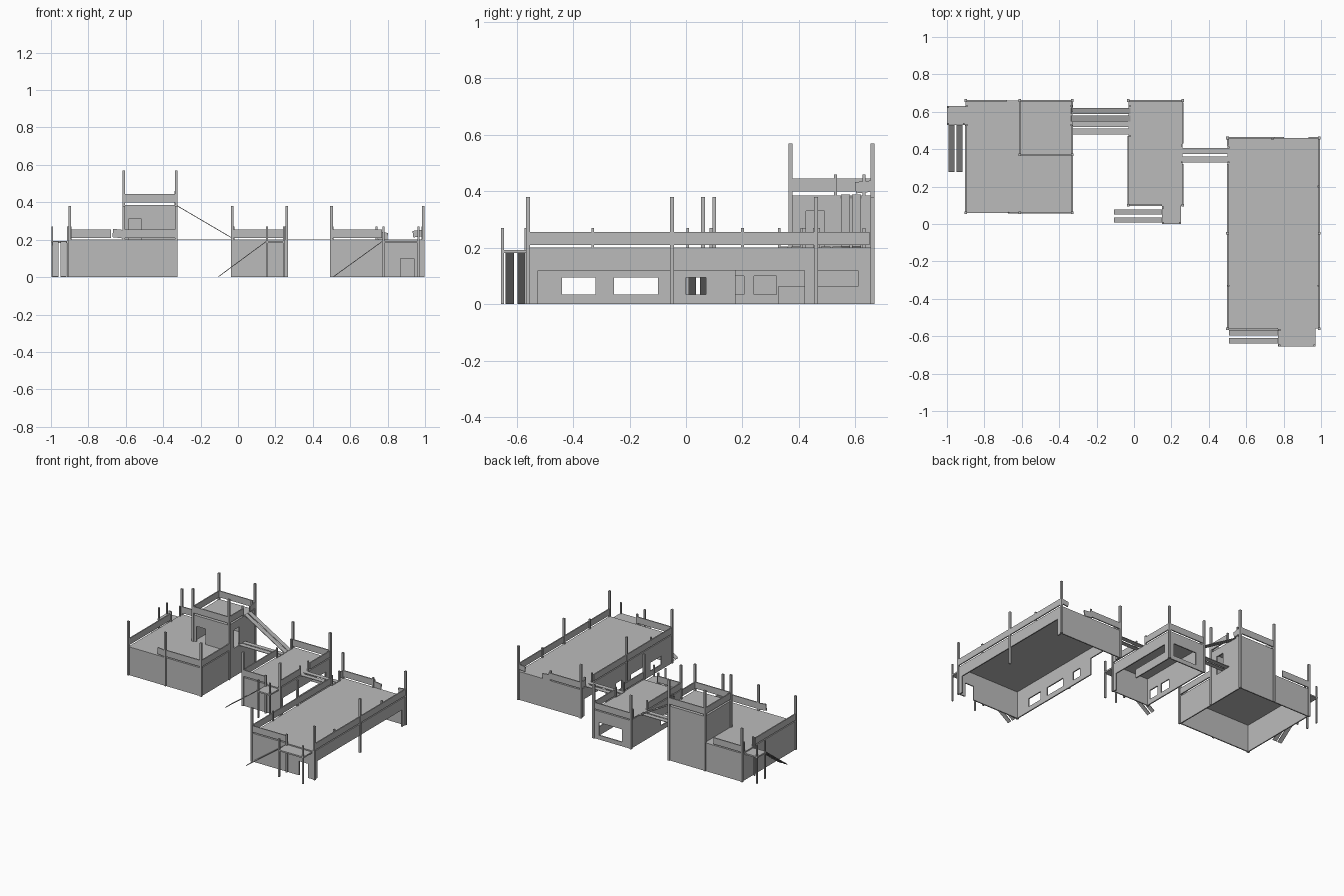
import bpy, bmesh
from mathutils import Vector, Matrix

cube = bpy.data.objects.get("Cube")
if cube:
    bpy.data.objects.remove(cube, do_unlink=True)

grey = bpy.data.materials.new("plain_grey")
grey.use_nodes = True
COLOUR = (0.5, 0.5, 0.5, 1)
grey.diffuse_color = COLOUR
grey.node_tree.nodes["Principled BSDF"].inputs["Base Color"].default_value = COLOUR

ROOF, TALL, SHORT = 0.2, 0.38, 0.27
THIN = 0.008


def finish(name, bm):
    mesh = bpy.data.meshes.new(name)
    bmesh.ops.recalc_face_normals(bm, faces=bm.faces)
    bm.to_mesh(mesh)
    bm.free()
    mesh.materials.append(grey)
    obj = bpy.data.objects.new(name, mesh)
    bpy.context.collection.objects.link(obj)
    return obj


def box(name, x, y, z, tilt=0, axis='Y'):
    """Box from three (low, high) ranges, turned about its own centre."""
    bm = bmesh.new()
    lo, hi = Vector((x[0], y[0], z[0])), Vector((x[1], y[1], z[1]))
    bmesh.ops.create_cube(bm, size=1, matrix=Matrix.Diagonal((*(hi - lo), 1)))
    obj = finish(name, bm)
    obj.location = (lo + hi) / 2
    obj.rotation_euler['XYZ'.index(axis)] = tilt
    return obj


def post(name, x, y, top, bottom=0.0, r=0.007):
    box(name, (x - r, x + r), (y - r, y + r), (bottom, top))


def plank(name, start, end, width, thick=0.004):
    """Board between two points, kept level across its width."""
    a, b = Vector(start), Vector(end)
    along = (b - a).normalized()
    side = along.cross(Vector((0, 0, 1))).normalized()
    up = side.cross(along)
    bm = bmesh.new()
    bmesh.ops.create_cube(bm, size=1)
    frame = Matrix((along * (b - a).length, side * width, up * thick)).transposed()
    bm.transform(Matrix.Translation((a + b) / 2) @ frame.to_4x4())
    finish(name, bm)


def wall(name, axis, at, span, z, holes=(), inward=1):
    """Wall along an axis; holes are (low, high, bottom, top)."""
    us = sorted({*span, *(u for h in holes for u in h[:2])})
    vs = sorted({*z, *(v for h in holes for v in h[2:])})
    bm = bmesh.new()

    def inside(u, v):
        return any(h[0] < u < h[1] and h[2] < v < h[3] for h in holes)

    for u0, u1 in zip(us, us[1:]):
        for v0, v1 in zip(vs, vs[1:]):
            if inside((u0 + u1) / 2, (v0 + v1) / 2):
                continue
            corners = [(u0, v0), (u1, v0), (u1, v1), (u0, v1)]
            bm.faces.new([bm.verts.new((u, at, v) if axis == 'X' else (at, u, v))
                          for u, v in corners])
    bmesh.ops.remove_doubles(bm, verts=bm.verts, dist=0.0001)
    out = bmesh.ops.extrude_face_region(bm, geom=bm.faces[:])
    push = Vector((0, inward * THIN, 0) if axis == 'X' else (inward * THIN, 0, 0))
    for v in out["geom"]:
        if isinstance(v, bmesh.types.BMVert):
            v.co += push
    finish(name, bm)


def shell(name, x, y, z, south=(), north=(), west=(), east=()):
    """Four walls and a flat roof, open underneath."""
    wall(name + "_front_wall", 'X', y[0], x, z, south, 1)
    wall(name + "_back_wall", 'X', y[1], x, z, north, -1)
    wall(name + "_right_wall", 'Y', x[0], y, z, west, 1)
    wall(name + "_left_wall", 'Y', x[1], y, z, east, -1)
    box(name + "_roof", x, y, (z[1] - THIN, z[1]))


def rail_x(name, at, span, base=ROOF):
    box(name, span, (at - 0.004, at + 0.004), (base + 0.01, base + 0.055))


def rail_y(name, at, span, base=ROOF):
    box(name, (at - 0.004, at + 0.004), span, (base + 0.01, base + 0.055))


def landing(name, x, y, corners):
    box(name + "_landing", x, y, (0.182, 0.192))
    for px, py in corners:
        post(name + "_landing_post", px, py, SHORT, r=0.005)


# Square house with a tower in its back corner
shell("square_house", (-0.9, -0.33), (0.06, 0.66), (0, ROOF))
shell("tower", (-0.61, -0.33), (0.37, 0.66), (ROOF, 0.385),
      south=[(-0.585, -0.515, ROOF, 0.31)], east=[(0.425, 0.49, ROOF, 0.33)])
for px, py in [(-0.9, 0.06), (-0.9, 0.66), (-0.33, 0.06), (-0.61, 0.06)]:
    post("square_house_post", px, py, TALL)
for px in (-0.61, -0.33):
    for py in (0.37, 0.66):
        post("tower_post", px, py, 0.57, 0 if px > -0.5 or py > 0.5 else ROOF)
rail_x("square_house_front_rail", 0.06, (-0.61, -0.33))
rail_x("square_house_back_rail", 0.66, (-0.9, -0.68))
rail_y("square_house_right_rail", -0.9, (0.06, 0.53))
rail_y("square_house_left_rail", -0.33, (0.06, 0.37))
box("square_house_loose_rail", (-0.67, -0.61), (0.055, 0.063), (0.21, 0.255), 0.12)
rail_x("tower_front_rail", 0.37, (-0.61, -0.33), 0.39)
rail_x("tower_back_rail", 0.66, (-0.61, -0.33), 0.39)
rail_y("tower_right_rail", -0.61, (0.37, 0.66), 0.39)
rail_y("tower_left_rail", -0.33, (0.37, 0.53), 0.39)
box("tower_loose_rail", (-0.334, -0.326), (0.6, 0.655), (0.395, 0.435), 0.1, 'X')
for py in (0.53, 0.63):
    post("tower_rail_post", -0.335, py, 0.46, 0.385, 0.005)
    post("square_house_rail_post", -0.895, py, SHORT, ROOF, 0.005)

# Narrow middle house with a service counter
shell("middle_house", (-0.03, 0.26), (0.1, 0.66), (0, ROOF),
      north=[(0.04, 0.22, 0.03, 0.12)],
      west=[(0.13, 0.205, 0.035, 0.1), (0.24, 0.32, 0.035, 0.1)],
      east=[(0.13, 0.325, 0, 0.12), (0.325, 0.61, 0.062, 0.12)])
for px in (-0.03, 0.26):
    for py in (0.1, 0.66):
        post("middle_house_post", px, py, TALL)
rail_x("middle_house_front_rail", 0.1, (-0.03, 0.15))
rail_x("middle_house_back_rail", 0.66, (-0.03, 0.26))
rail_y("middle_house_right_rail", -0.03, (0.1, 0.47))
rail_y("middle_house_left_rail", 0.26, (0.43, 0.65))
rail_y("middle_house_short_rail", 0.26, (0.1, 0.32))
for px, py in [(-0.025, 0.47), (-0.025, 0.63), (0.255, 0.42), (0.255, 0.33)]:
    post("middle_house_rail_post", px, py, SHORT, ROOF, 0.005)

# Long house with a wide open side
LONG_Y = (-0.56, 0.46)
shell("long_house", (0.5, 0.99), LONG_Y, (0, ROOF),
      south=[(0.87, 0.94, 0, 0.1)],
      west=[(-0.44, -0.32, 0.035, 0.095), (-0.255, -0.1, 0.035, 0.095),
            (0.0, 0.07, 0.035, 0.095), (0.175, 0.42, 0, 0.12)],
      east=[(-0.525, 0.42, 0, 0.12)])
for px in (0.5, 0.99):
    for py in (-0.56, -0.05, 0.46):
        post("long_house_post", px, py, TALL)
rail_x("long_house_front_rail", -0.56, (0.5, 0.77))
rail_x("long_house_back_rail", 0.46, (0.5, 0.75))
box("long_house_loose_rail", (0.74, 0.8), (0.456, 0.464), (0.2, 0.24), 0.12)
box("long_house_corner_rail", (0.935, 0.985), (0.456, 0.464), (0.215, 0.25), -0.12)
rail_y("long_house_left_rail", 0.99, LONG_Y)
rail_y("long_house_right_rail", 0.5, (-0.56, 0.32))
rail_y("long_house_short_rail", 0.5, (0.42, 0.46))
for px, py in [(0.505, -0.33), (0.985, -0.33), (0.985, 0.2), (0.74, 0.455),
               (0.505, 0.33), (0.505, 0.41)]:
    post("long_house_rail_post", px, py, SHORT, ROOF, 0.005)

# Landings beside each house, each with two sloping boards
landing("square_house", (-1.0, -0.9), (0.53, 0.63),
        [(-0.993, 0.535), (-0.993, 0.625), (-0.91, 0.535)])
landing("middle_house", (0.15, 0.25), (0.0, 0.1),
        [(0.155, 0.006), (0.245, 0.006), (0.155, 0.088)])
landing("long_house", (0.77, 0.97), (-0.655, -0.56),
        [(0.778, -0.65), (0.965, -0.65), (0.778, -0.567)])
for px in (-0.975, -0.934):
    plank("square_house_ramp", (px, 0.53, 0.19), (px, 0.28, 0.002), 0.032)
for py in (0.022, 0.064):
    plank("middle_house_ramp", (0.15, py, 0.19), (-0.105, py, 0.002), 0.028)
for py in (-0.625, -0.582):
    plank("long_house_ramp", (0.77, py, 0.19), (0.51, py, 0.002), 0.03)

# Boards bridging the gaps between roofs
for py in (0.495, 0.535):
    plank("flat_bridge", (-0.335, py, 0.202), (-0.02, py, 0.202), 0.032)
for py in (0.565, 0.604):
    plank("tower_bridge", (-0.335, py, 0.387), (-0.02, py, 0.202), 0.032)
for py in (0.345, 0.39):
    plank("long_house_bridge", (0.25, py, 0.202), (0.51, py, 0.202), 0.032)
